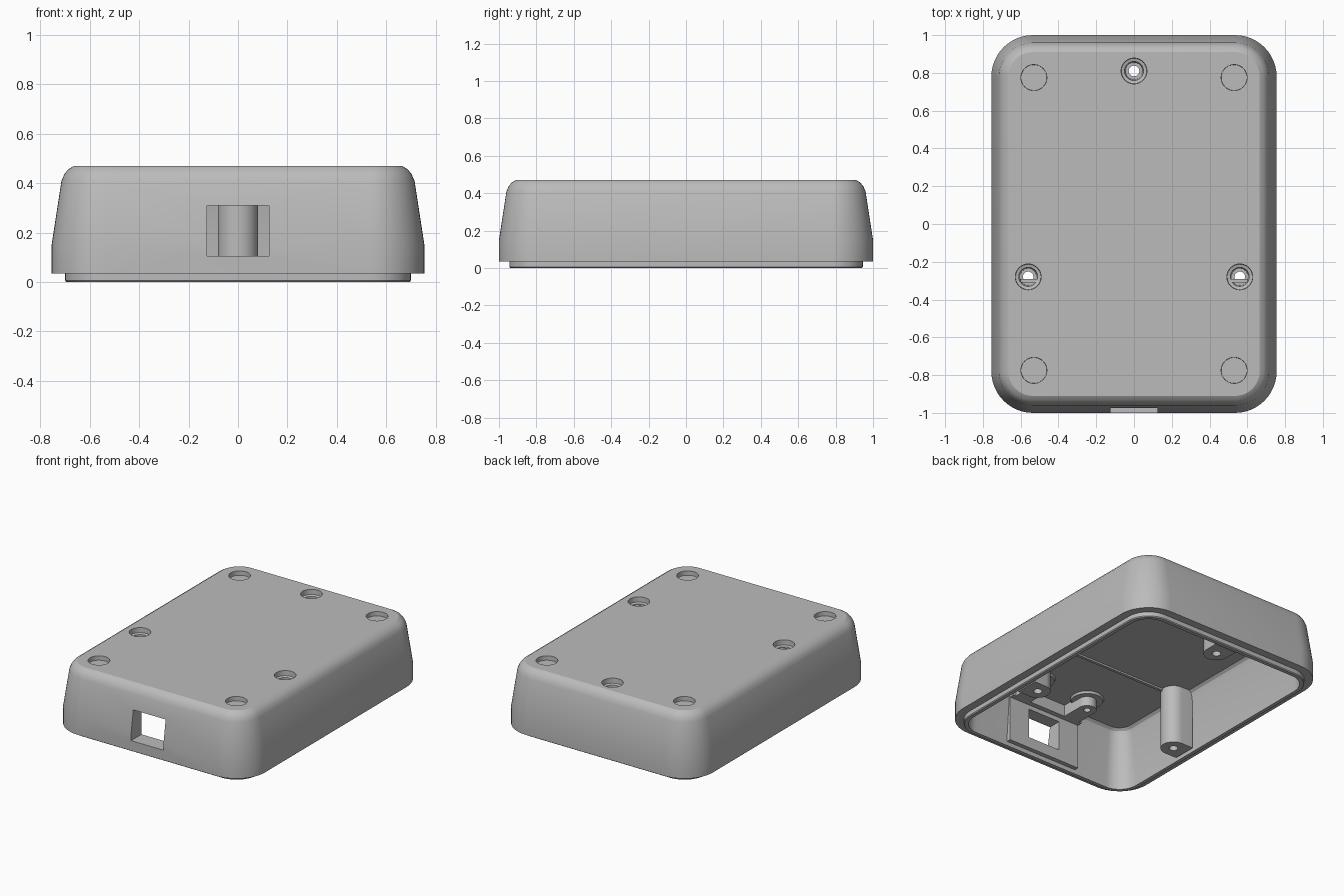
import bpy, bmesh, math

old = bpy.data.objects.get("Cube")
if old:
    bpy.data.objects.remove(old, do_unlink=True)

grey = bpy.data.materials.new("matte_grey")
grey.use_nodes = True
colour = (0.5, 0.5, 0.5, 1)
grey.diffuse_color = colour
grey.node_tree.nodes["Principled BSDF"].inputs["Base Color"].default_value = colour

WIDTH, LENGTH, CORNER, CEILING = 0.755, 1.0, 0.22, 0.42
SCREWS = [(0, 0.81), (0.56, -0.28), (-0.56, -0.28)]
FEET = [(sx * 0.53, sy * 0.775) for sx in (-1, 1) for sy in (-1, 1)]


def make_object(name, bm):
    bmesh.ops.recalc_face_normals(bm, faces=bm.faces)
    mesh = bpy.data.meshes.new(name)
    bm.to_mesh(mesh)
    bm.free()
    mesh.materials.append(grey)
    ob = bpy.data.objects.new(name, mesh)
    bpy.context.collection.objects.link(ob)
    return ob


def loft(bm, rings, closed=False):
    """Skin a list of equal point rings, capped unless closed on itself."""
    loops = [[bm.verts.new(p) for p in ring] for ring in rings]
    n = len(loops[0])
    for a, b in zip(loops, loops[1:]):
        for i in range(n):
            j = (i + 1) % n
            bm.faces.new((a[i], a[j], b[j], b[i]))
    bm.faces.new(loops[0])
    bm.faces.new(loops[-1])


def rounded_ring(inset, z, seg=12):
    r = CORNER - inset
    cx, cy = WIDTH - CORNER, LENGTH - CORNER
    pts = []
    for k, (sx, sy) in enumerate([(1, 1), (-1, 1), (-1, -1), (1, -1)]):
        for i in range(seg + 1):
            a = math.pi / 2 * (k + i / seg)
            pts.append((sx * cx + r * math.cos(a), sy * cy + r * math.sin(a), z))
    return pts


def revolve(bm, x, y, profile, seg=32):
    angles = [math.tau * i / seg for i in range(seg)]
    loft(bm, [[(x + r * math.cos(a), y + r * math.sin(a), z) for a in angles]
              for r, z in profile])


def box(bm, x0, x1, y0, y1, z0, z1):
    loft(bm, [[(x0, y0, z), (x1, y0, z), (x1, y1, z), (x0, y1, z)] for z in (z0, z1)])


def u_post(name, x, y, radius, reach, heading, z0, z1):
    """Round-nosed post whose straight sides run back into a wall."""
    bm = bmesh.new()
    outline = []
    for i in range(17):
        a = heading + math.pi / 2 + math.pi * i / 16
        outline.append((x + radius * math.cos(a), y + radius * math.sin(a)))
    dx, dy = reach * math.cos(heading), reach * math.sin(heading)
    first, last = outline[0], outline[-1]
    outline += [(last[0] + dx, last[1] + dy), (first[0] + dx, first[1] + dy)]
    loft(bm, [[(px, py, z) for px, py in outline] for z in (z0, z1)])
    return make_object(name, bm)


def cut(ob, cutter):
    mod = ob.modifiers.new("openings", 'BOOLEAN')
    mod.operation = 'DIFFERENCE'
    mod.solver = 'EXACT'
    mod.object = cutter
    bpy.ops.object.select_all(action='DESELECT')
    bpy.context.view_layer.objects.active = ob
    ob.select_set(True)
    bpy.ops.object.modifier_apply(modifier=mod.name)


# Hollow case: up the outside from the lip, over the top, then the inside
bm = bmesh.new()
outside = [(0.06, 0.0), (0.055, 0.006), (0.055, 0.035), (0, 0.035), (0, 0.15),
           (0.04, 0.41), (0.052, 0.437), (0.068, 0.457), (0.09, 0.47)]
inside = [(0.085, 0.0), (0.085, 0.05), (0.11, 0.38), (0.118, 0.405), (0.135, CEILING)]
loft(bm, [rounded_ring(*p) for p in inside[::-1] + outside])
case = make_object("case_shell", bm)

# Cutter for screw holes, foot recesses and the port window
bm = bmesh.new()
for x, y in SCREWS:
    revolve(bm, x, y, [(0.028, -0.1), (0.028, 0.08), (0.044, 0.08),
                       (0.05, 0.43), (0.067, 0.435), (0.07, 0.5)])
for x, y in FEET:
    revolve(bm, x, y, [(0.068, 0.44), (0.07, 0.5)])
box(bm, -0.125, 0.125, -1.1, -0.8, 0.105, 0.31)
cutter = make_object("opening_cutter", bm)
cutter.hide_render = True

parts = [case]

# Screw posts standing against the walls
for label, (x, y), heading in zip(("back", "left", "right"), SCREWS,
                                  (math.pi / 2, 0, math.pi)):
    parts.append(u_post(label + "_screw_post", x, y, 0.082, 0.09, heading, 0.01, 0.428))

# Thickened panel around the port, with a ledge above it
bm = bmesh.new()
box(bm, -0.28, 0.28, -0.925, -0.885, 0.03, 0.34)
parts.append(make_object("port_panel", bm))
for ob in parts:
    cut(ob, cutter)
bpy.data.objects.remove(cutter, do_unlink=True)

bm = bmesh.new()
box(bm, -0.28, 0.28, -0.9, -0.85, 0.34, 0.428)
parts.append(make_object("port_ledge", bm))

# Board mounts beside the port, each with a blind hole and a collar
for label, side in (("left", 1), ("right", -1)):
    x, y = side * 0.2, -0.7
    mount = u_post(label + "_board_mount", x, y, 0.06, 0.19, -math.pi / 2, 0.34, 0.428)
    bm = bmesh.new()
    revolve(bm, x, y, [(0.022, 0.3), (0.022, 0.4)], 20)
    drill = make_object("drill", bm)
    cut(mount, drill)
    bpy.data.objects.remove(drill, do_unlink=True)
    bm = bmesh.new()
    revolve(bm, x, y, [(0.1, 0.405), (0.11, 0.428)])
    parts += [mount, make_object(label + "_mount_collar", bm)]

# Shallow stiffening rib across the ceiling
bm = bmesh.new()
box(bm, -0.6, 0.6, -0.31, -0.29, 0.408, 0.428)
parts.append(make_object("ceiling_rib", bm))

bpy.ops.object.select_all(action='DESELECT')
for ob in parts:
    ob.select_set(True)
bpy.context.view_layer.objects.active = case
bpy.ops.object.shade_smooth_by_angle(angle=math.radians(25))
